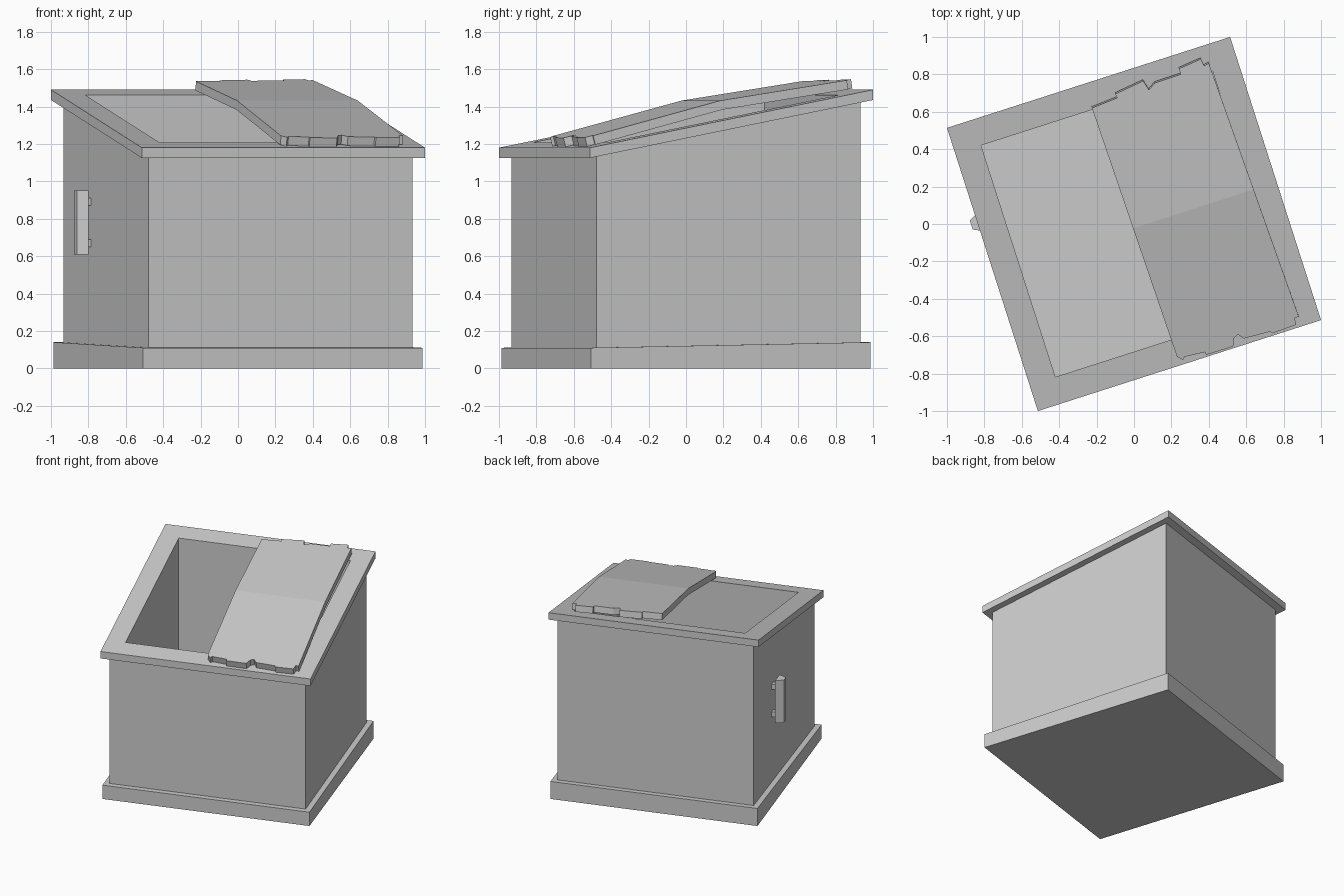
import bpy, bmesh, math
from mathutils import Vector, Matrix

if "Cube" in bpy.data.objects:
    bpy.data.objects.remove(bpy.data.objects["Cube"])

ANGLE = math.radians(17.8)
ROT = Matrix.Rotation(ANGLE, 3, 'Z')


def finish(name, bm, turned=True):
    mesh = bpy.data.meshes.new(name)
    bm.to_mesh(mesh)
    bm.free()
    ob = bpy.data.objects.new(name, mesh)
    bpy.context.collection.objects.link(ob)
    if turned:
        ob.rotation_euler.z = ANGLE
    return ob


def prism(name, outline, low, high):
    """Solid from a plan outline; low and high give z from local y."""
    bm = bmesh.new()
    a = [bm.verts.new((x, y, low(y))) for x, y in outline]
    b = [bm.verts.new((x, y, high(y))) for x, y in outline]
    bm.faces.new(a[::-1])
    bm.faces.new(b)
    for i in range(len(a)):
        j = (i + 1) % len(a)
        bm.faces.new((a[i], a[j], b[j], b[i]))
    bmesh.ops.recalc_face_normals(bm, faces=bm.faces)
    return finish(name, bm)


def rect(x0, x1, y0, y1):
    return [(x0, y0), (x1, y0), (x1, y1), (x0, y1)]


def frame(name, outer, inner, low, high):
    """Square ring with straight sides and sloped ends."""
    bm = bmesh.new()
    rings = []
    for h, f in ((outer, low), (outer, high), (inner, high), (inner, low)):
        rings.append([bm.verts.new((x, y, f(y))) for x, y in rect(-h, h, -h, h)])
    for k in range(4):
        r, s = rings[k], rings[(k + 1) % 4]
        for i in range(4):
            j = (i + 1) % 4
            bm.faces.new((r[i], r[j], s[j], s[i]))
    bmesh.ops.recalc_face_normals(bm, faces=bm.faces)
    return finish(name, bm)


def rim_top(v):
    return 1.335 + 0.195 * v


def rim_bottom(v):
    return rim_top(v) - 0.055


def base_top(v):
    return 0.125 + 0.019 * v


# Base slab, hollow walls and sloping rim
prism("base", rect(-0.784, 0.784, -0.784, 0.784), lambda v: 0.0, base_top)
frame("walls", 0.742, 0.65, base_top, rim_bottom)
frame("rim", 0.795, 0.65, rim_bottom, rim_top)

# Upright handle on the left wall, held off by two mounts
prism("handle", [(-0.83, 0.235), (-0.773, 0.208), (-0.773, 0.314), (-0.83, 0.287)],
      lambda v: 0.61, lambda v: 0.95)
for label, z in (("lower", 0.65), ("upper", 0.87)):
    prism("handle_mount_" + label, rect(-0.775, -0.74, 0.26, 0.3),
          lambda v, z=z: z, lambda v, z=z: z + 0.04)

# Bent lid with chipped ends, covering the right half of the opening
back_edge = [(0.40, 0.86), (0.375, 0.845), (0.358, 0.882), (0.24, 0.83),
             (0.25, 0.80), (0.112, 0.754), (0.08, 0.717), (0.05, 0.765),
             (-0.10, 0.695), (-0.09, 0.674), (-0.225, 0.62)]
front_edge = [(0.23, -0.71), (0.262, -0.727), (0.27, -0.71), (0.38, -0.685),
              (0.385, -0.70), (0.53, -0.655), (0.535, -0.61), (0.555, -0.59),
              (0.588, -0.612), (0.73, -0.575), (0.738, -0.585), (0.865, -0.54),
              (0.86, -0.50), (0.882, -0.497)]
bm = bmesh.new()
face = bm.faces.new([bm.verts.new((x, y, 0)) for x, y in back_edge + front_edge])
face.normal_update()
if face.normal.z < 0:
    face.normal_flip()
bend = -0.02
across = ROT @ Vector((0, 1, 0))
bmesh.ops.bisect_plane(bm, geom=bm.verts[:] + bm.edges[:] + bm.faces[:],
                       plane_co=across * bend, plane_no=across)
for p in bm.verts:
    d = p.co.dot(across) - bend
    p.co.z = 1.432 + d * (0.152 if d > 0 else 0.26)
bm.normal_update()
lid = finish("lid", bm, turned=False)
thick = lid.modifiers.new("thickness", 'SOLIDIFY')
thick.thickness = 0.05
thick.offset = -1
